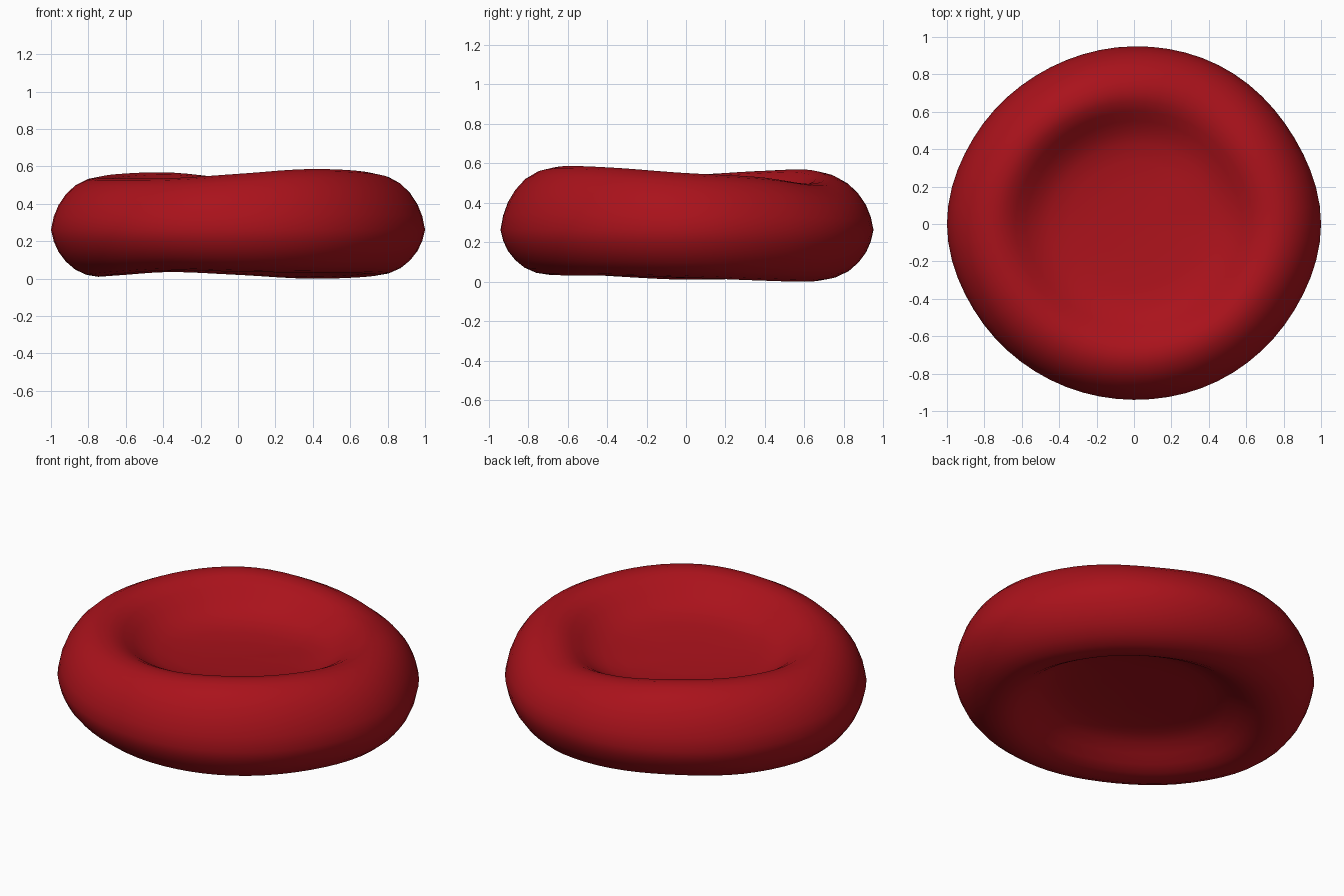
import bpy, bmesh
from math import cos, sin, tau, radians

if "Cube" in bpy.data.objects:
    bpy.data.objects.remove(bpy.data.objects["Cube"])


def hermite(p0, p1, p2, p3, t):
    """Catmull-Rom interpolation between p1 and p2."""
    return 0.5 * (2*p1 + (p2 - p0)*t + (2*p0 - 5*p1 + 4*p2 - p3)*t*t
                  + (3*p1 - p0 - 3*p2 + p3)*t**3)


def around(values, angle):
    """Smooth periodic lookup of evenly spaced values round the disc."""
    n = len(values)
    f = (angle / tau) * n
    i = int(f)
    return hermite(*(values[(i + k) % n] for k in (-1, 0, 1, 2)), f - i)


# Wavy rim, every 30 degrees anticlockwise from +x
TOP = [.55, .53, .495, .53, .567, .56, .54, .535, .537, .56, .585, .577]
BOTTOM = [.02, .006, .0, .02, .035, .018, .01, .027, .045, .037, .032, .03]
RADIUS = [1.0, .972, .963, .95, .95, .972, 1.0, .97, .947, .94, .953, .972]
MID = 0.262

# Half section from equator to centre: radius, height share above, and below
HALF = [(1, 0, 0), (.985, .25, .25), (.96, .47, .47), (.92, .68, .68),
        (.87, .85, .85), (.81, .96, .96), (.75, 1, 1), (.69, .965, .965),
        (.635, .86, .85), (.58, .72, .70), (.52, .59, .55), (.45, .50, .45),
        (.35, .45, .40), (.2, .425, .375)]
CENTRE = (.42, .37)
SEGMENTS = 64


def height(r, a, share, rim, mean):
    # The rim wave fades out toward the dimple floor, which leans slightly
    w = min(1, r / 0.7) ** 2
    lean = 0.07 * r * cos(a - radians(300)) * (1 - w)
    return MID + share * (mean + (rim - mean) * w - MID) + lean


MEANS = (sum(TOP) / 12, sum(BOTTOM) / 12)
bm = bmesh.new()
section = ([(r, s, 0) for r, s, _ in reversed(HALF)]
           + [(r, s, 1) for r, _, s in HALF[1:]])
rings = []
for r, share, side in section:
    ring = []
    for k in range(SEGMENTS):
        a = tau * k / SEGMENTS
        rim = around((TOP, BOTTOM)[side], a)
        R = r * around(RADIUS, a)
        ring.append(bm.verts.new(
            (R*cos(a), R*sin(a), height(r, a, share, rim, MEANS[side]))))
    rings.append(ring)

# Skin between rings, then close both dimple floors
for a, b in zip(rings, rings[1:]):
    for k in range(SEGMENTS):
        n = (k + 1) % SEGMENTS
        bm.faces.new((a[k], b[k], b[n], a[n]))
for side, ring in enumerate((rings[0], rings[-1])):
    c = bm.verts.new((0, 0, height(0, 0, CENTRE[side], MEANS[side], MEANS[side])))
    for k in range(SEGMENTS):
        bm.faces.new((c, ring[k], ring[(k + 1) % SEGMENTS]))
bmesh.ops.recalc_face_normals(bm, faces=bm.faces)
for f in bm.faces:
    f.smooth = True

mesh = bpy.data.meshes.new("blood_cell")
bm.to_mesh(mesh)
bm.free()
cell = bpy.data.objects.new("blood_cell", mesh)
bpy.context.collection.objects.link(cell)

red = bpy.data.materials.new("cell_red")
red.diffuse_color = (0.40, 0.006, 0.011, 1)
red.use_nodes = True
red.node_tree.nodes["Principled BSDF"].inputs["Base Color"].default_value = red.diffuse_color
mesh.materials.append(red)
